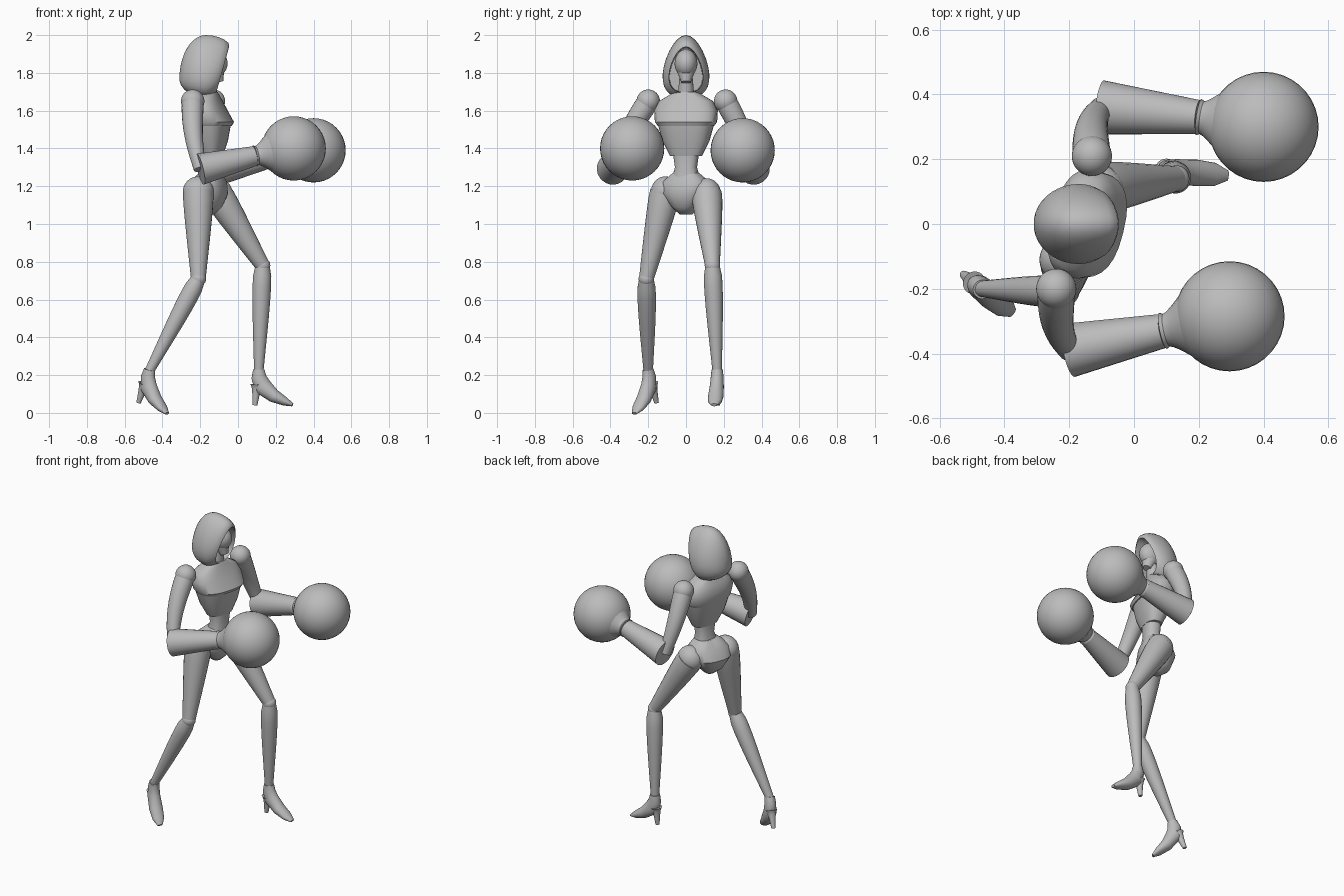
import bpy, bmesh, math
from mathutils import Vector, Matrix

if "Cube" in bpy.data.objects:
    bpy.data.objects.remove(bpy.data.objects["Cube"])

GREY = (0.5, 0.5, 0.5, 1)
mat = bpy.data.materials.new("plain grey")
mat.use_nodes = True
mat.diffuse_color = GREY
mat.node_tree.nodes["Principled BSDF"].inputs["Base Color"].default_value = GREY


def add_object(name, bm):
    bmesh.ops.recalc_face_normals(bm, faces=bm.faces)
    mesh = bpy.data.meshes.new(name)
    bm.to_mesh(mesh)
    bm.free()
    obj = bpy.data.objects.new(name, mesh)
    bpy.context.collection.objects.link(obj)
    mesh.materials.append(mat)
    bpy.ops.object.select_all(action='DESELECT')
    obj.select_set(True)
    bpy.context.view_layer.objects.active = obj
    bpy.ops.object.shade_smooth_by_angle(angle=math.radians(45))
    return obj


def skin_rings(name, rings):
    """Bridge rings of points and cap both ends."""
    bm = bmesh.new()
    loops = [[bm.verts.new(point) for point in ring] for ring in rings]
    for low, high in zip(loops, loops[1:]):
        for i in range(len(low)):
            bm.faces.new((low[i - 1], low[i], high[i], high[i - 1]))
    bm.faces.new(loops[0])
    bm.faces.new(loops[-1])
    return add_object(name, bm)


def oval(centre, axis, front, depth, width, power=2, sides=24):
    """Superellipse ring around an axis; depth is measured along front."""
    axis = axis.normalized()
    front = (front - axis * front.dot(axis)).normalized()
    side = axis.cross(front)
    ring = []
    for k in range(sides):
        angle = math.tau * k / sides
        c, s = (math.copysign(abs(v) ** (2 / power), v)
                for v in (math.cos(angle), math.sin(angle)))
        ring.append(centre + front * c * depth + side * s * width)
    return ring


def limb(name, start, end, start_radius, end_radius, bulge=0, bow=Vector(), steps=10):
    """Tapered round limb, fullest near its start, optionally bowed."""
    rings = []
    for i in range(steps + 1):
        t = i / steps
        centre = start.lerp(end, t) + bow * math.sin(math.pi * t)
        radius = start_radius + (end_radius - start_radius) * t
        radius += bulge * math.sin(math.pi * math.sqrt(t))
        axis = end - start + bow * math.pi * math.cos(math.pi * t)
        rings.append(oval(centre, axis, Vector((1, 0.1, 0.2)), radius, radius))
    return skin_rings(name, rings)


def stack(name, front, sections):
    """Level body sections, each given as x, z, depth, width."""
    up = Vector((0, 0, 1))
    skin_rings(name, [oval(Vector((x, 0, z)), up, front, depth, width, 2.5, 28)
                      for x, z, depth, width in sections])


def ball(name, centre, *radii):
    bm = bmesh.new()
    bmesh.ops.create_uvsphere(bm, u_segments=36, v_segments=20, radius=1)
    scale = Matrix.Diagonal((radii[0], radii[-1], radii[0], 1))
    bmesh.ops.transform(bm, verts=bm.verts, matrix=Matrix.Translation(centre) @ scale)
    return add_object(name, bm)


# Hood: pointed arches swept from the back of the head to a leaning rim
def arch(x, size, lean, sides=28):
    ring = []
    for k in range(sides):
        angle = math.tau * k / sides
        rise = (1 - math.cos(angle)) / 2
        y = 0.13 * size * math.sin(angle) * (1 - rise * rise / 5)
        z = 1.77 + size * (0.33 * rise ** 1.4 - 0.1)
        ring.append(Vector((x + lean * (z - 1.82), y, z)))
    return ring


hood = []
for degrees in range(8, 126, 9):
    turn = math.radians(degrees)
    hood.append(arch(-0.17 - 0.14 * math.cos(turn), math.sin(turn),
                     max(0, -math.cos(turn)) / 2))
hood += [arch(-0.08, 0.73, 0.28), arch(-0.18, 0.7, 0)]
skin_rings("hood", hood)

# Face, neck and torso; the torso is turned slightly toward the right side
chest_front = Vector((1, -0.25, 0))
hip_front = Vector((1, -0.4, 0))
ball("face", (-0.13, 0, 1.85), 0.075, 0.06)
limb("chin", Vector((-0.13, 0, 1.84)), Vector((-0.1, 0, 1.75)), 0.06, 0.025)
limb("neck", Vector((-0.16, 0, 1.66)), Vector((-0.14, 0, 1.78)), 0.045, 0.035)
stack("chest", chest_front, [
    (-0.14, 1.52, 0.1, 0.15), (-0.14, 1.54, 0.11, 0.165), (-0.16, 1.6, 0.095, 0.17),
    (-0.165, 1.65, 0.075, 0.145), (-0.16, 1.7, 0.05, 0.06)])
stack("ribs", chest_front, [
    (-0.135, 1.36, 0.05, 0.085), (-0.14, 1.44, 0.08, 0.125), (-0.145, 1.53, 0.1, 0.15)])
stack("abdomen", chest_front, [
    (-0.145, 1.2, 0.07, 0.085), (-0.135, 1.3, 0.046, 0.058), (-0.135, 1.38, 0.05, 0.07)])
stack("pelvis", hip_front, [
    (-0.165, 1.05, 0.04, 0.03), (-0.17, 1.09, 0.085, 0.07), (-0.17, 1.16, 0.11, 0.125),
    (-0.16, 1.22, 0.09, 0.13), (-0.145, 1.27, 0.055, 0.07)])

# Joint positions of the striding, punching pose
POSE = {
    "right": dict(shoulder=(-0.24, -0.2, 1.65), elbow=(-0.2, -0.39, 1.29),
                  wrist=(0.09, -0.33, 1.36), glove=(0.295, -0.285, 1.4),
                  hip=(-0.21, -0.11, 1.17), knee=(-0.21, -0.21, 0.71),
                  ankle=(-0.47, -0.2, 0.22), yaw=-38, pitch=17),
    "left": dict(shoulder=(-0.13, 0.21, 1.65), elbow=(-0.1, 0.36, 1.29),
                 wrist=(0.2, 0.33, 1.36), glove=(0.4, 0.3, 1.39),
                 hip=(-0.11, 0.11, 1.16), knee=(0.13, 0.14, 0.78),
                 ankle=(0.11, 0.165, 0.22), yaw=-5, pitch=0),
}


def build_arm(side, shoulder, elbow, wrist, glove):
    outward = math.copysign(0.015, shoulder.y)
    ball(side + "_shoulder", shoulder, 0.062)
    limb(side + "_upper_arm", shoulder, elbow, 0.056, 0.034, 0.005,
         Vector((-0.015, outward, 0)))
    limb(side + "_forearm", elbow, wrist, 0.084, 0.053)
    limb(side + "_cuff", wrist, wrist.lerp(glove, 0.5), 0.057, 0.125, -0.015)
    ball(side + "_glove", glove, 0.17)


def build_leg(side, hip, knee, ankle):
    ball(side + "_hip", hip, 0.082, 0.075)
    limb(side + "_thigh", hip, knee, 0.08, 0.039, 0.005)
    ball(side + "_knee", knee, 0.041)
    limb(side + "_calf", knee, ankle, 0.038, 0.025, 0.014)


# High-heeled foot, laid out forward from the ankle and then posed
def build_foot(side, ankle, yaw, pitch):
    place = (Matrix.Translation(ankle) @ Matrix.Rotation(math.radians(yaw), 4, 'Z')
             @ Matrix.Rotation(math.radians(pitch), 4, 'Y'))
    profile = [(0, 0.01, 0.03, 0.03), (0, -0.03, 0.04, 0.034), (0.02, -0.08, 0.048, 0.037),
               (0.08, -0.13, 0.036, 0.041), (0.14, -0.16, 0.023, 0.036),
               (0.18, -0.178, 0.008, 0.016)]
    points = [Vector((x, 0, z)) for x, z, height, width in profile]
    rings = []
    for i, (x, z, height, width) in enumerate(profile):
        along = points[min(i + 1, len(points) - 1)] - points[max(i - 1, 0)]
        rings.append(oval(points[i], along, Vector((1, 0, 0.2)), height, width))
    shoe = skin_rings(side + "_shoe", rings)
    heel = limb(side + "_heel", Vector((-0.01, 0, -0.07)), Vector((-0.02, 0, -0.18)),
                0.036, 0.012, -0.006)
    for part in (shoe, heel):
        part.data.transform(place)


for side, pose in POSE.items():
    joint = {name: Vector(spot) for name, spot in pose.items() if isinstance(spot, tuple)}
    build_arm(side, joint["shoulder"], joint["elbow"], joint["wrist"], joint["glove"])
    build_leg(side, joint["hip"], joint["knee"], joint["ankle"])
    build_foot(side, joint["ankle"], pose["yaw"], pose["pitch"])
